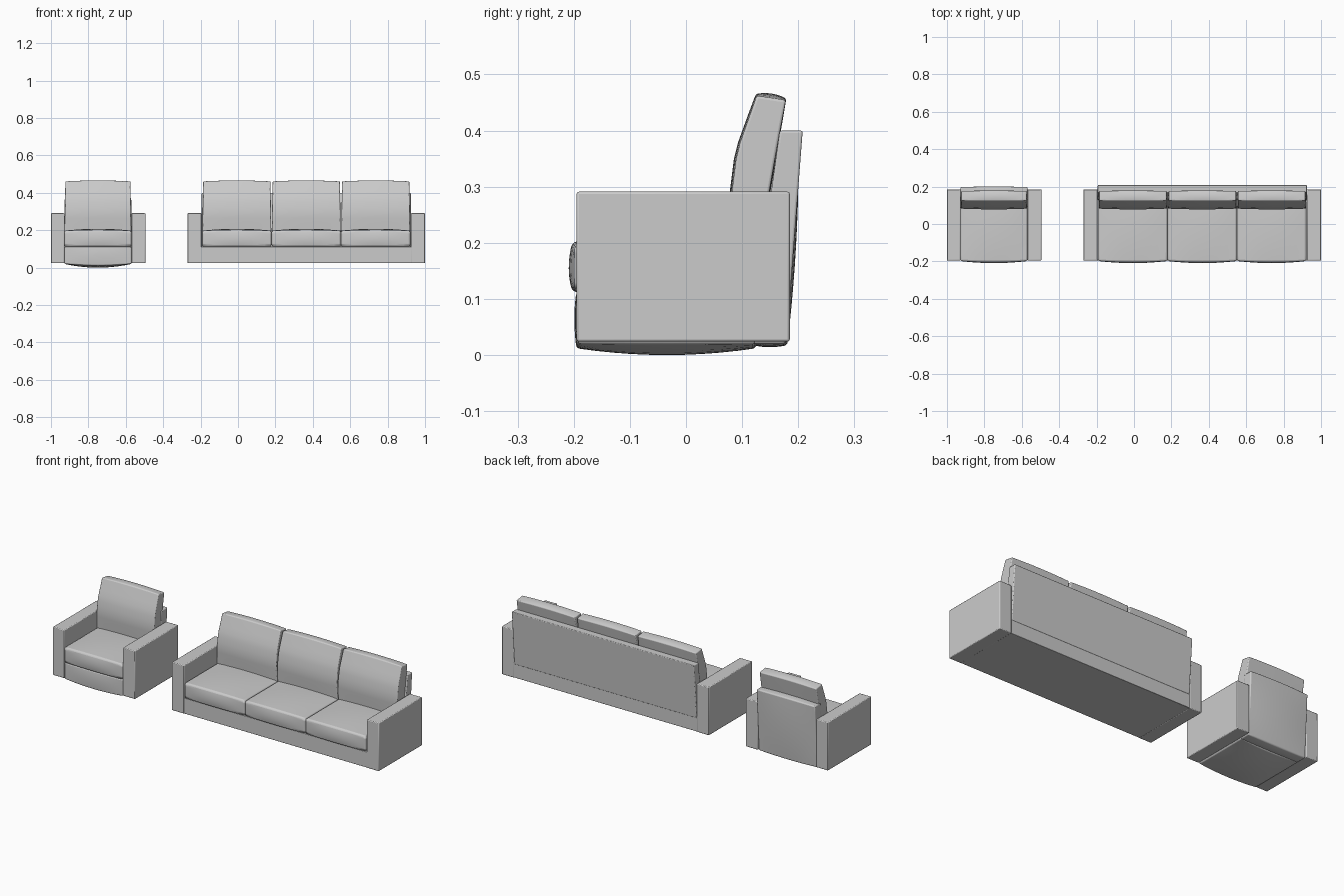
import bpy, bmesh

if "Cube" in bpy.data.objects:
    bpy.data.objects.remove(bpy.data.objects["Cube"])


def finish(name, bm, bevel, segments):
    bmesh.ops.recalc_face_normals(bm, faces=bm.faces)
    mesh = bpy.data.meshes.new(name)
    bm.to_mesh(mesh)
    bm.free()
    ob = bpy.data.objects.new(name, mesh)
    bpy.context.collection.objects.link(ob)
    mod = ob.modifiers.new("soft_edges", 'BEVEL')
    mod.width, mod.segments = bevel, segments
    mod.limit_method, mod.angle_limit = 'ANGLE', 0.8
    bpy.ops.object.select_all(action='DESELECT')
    ob.select_set(True)
    bpy.context.view_layer.objects.active = ob
    bpy.ops.object.shade_smooth_by_angle()
    return ob


def block(name, x, y, z, bevel=0.004):
    bm = bmesh.new()
    bmesh.ops.create_cube(bm, size=1)
    for v in bm.verts:
        v.co = [r[0] + (c + .5) * (r[1] - r[0]) for c, r in zip(v.co, (x, y, z))]
    return finish(name, bm, bevel, 2)


def lerp_profile(points, z):
    for (z0, a0, b0), (z1, a1, b1) in zip(points, points[1:]):
        if z <= z1 + 1e-6:
            t = (z - z0) / (z1 - z0)
            return a0 + t * (a1 - a0), b0 + t * (b1 - b0)
    return points[-1][1:]


def cushion(name, x, profile, puff_y=(0, 0), puff_z=(0, 0), bevel=0.012, taper=0, tilt=0):
    """Puffed box. profile rows are (z, front y, back y); puffs are (low side, high side)."""
    bm = bmesh.new()
    bmesh.ops.create_cube(bm, size=2)
    bmesh.ops.subdivide_edges(bm, edges=bm.edges[:], cuts=9, use_grid_fill=True)
    z0, z1 = profile[0][0], profile[-1][0]
    mid, half = (x[0] + x[1]) / 2, (x[1] - x[0]) / 2
    for v in bm.verts:
        a, b, c = v.co
        z = z0 + (c + 1) / 2 * (z1 - z0)
        front, back = lerp_profile(profile, z)
        y = front + (b + 1) / 2 * (back - front)
        fall_y = (1 - a * a) * (1 - .6 * c * c)
        fall_z = (1 - a * a) * (1 - .6 * b * b)
        y += b * puff_y[b > 0] * fall_y
        z += c * puff_z[c > 0] * fall_z - tilt * b * (c + 1) / 2
        v.co = (mid + a * (half - taper * (c + 1) / 2), y, z)
    return finish(name, bm, bevel, 3)


SEAT = [(.112, -.198, .13), (.198, -.198, .13)]
BACK = [(.18, .088, .13), (.29, .082, .148), (.36, .091, .16), (.458, .126, .178)]


def seat_and_back(label, x):
    cushion(label + "_seat_cushion", x, SEAT, (.011, 0), (0, .010))
    cushion(label + "_back_cushion", x, BACK, (.004, .002), (0, .008), taper=.005, tilt=.004)


# Armrests of both pieces
for label, x in (("chair_left", (-1, -.928)), ("chair_right", (-.57, -.495)),
                 ("sofa_left", (-.27, -.195)), ("sofa_right", (.925, 1))):
    block(label + "_armrest", x, (-.195, .185), (.024, .291))

# Sofa base, leaning back panel and three pairs of cushions
block("sofa_base", (-.2, .93), (-.194, .183), (.025, .112), .002)
cushion("sofa_back_panel", (-.194, .924),
        [(.10, .125, .185), (.40, .167, .208)], bevel=.004)
width = 1.114 / 3
for i in range(3):
    x0 = -.192 + i * width
    seat_and_back(f"sofa_{i + 1}", (x0 + .001, x0 + width - .001))

# Armchair padded base, padded back and cushions
chair_x = (-.928, -.570)
cushion("chair_base", chair_x, [(.020, -.193, .125), (.112, -.193, .125)],
        (.006, 0), (.020, 0), bevel=.006)
cushion("chair_back_panel", chair_x, [(.020, .12, .177), (.365, .145, .197)],
        (0, .009), (.006, .006), bevel=.006)
seat_and_back("chair", chair_x)
